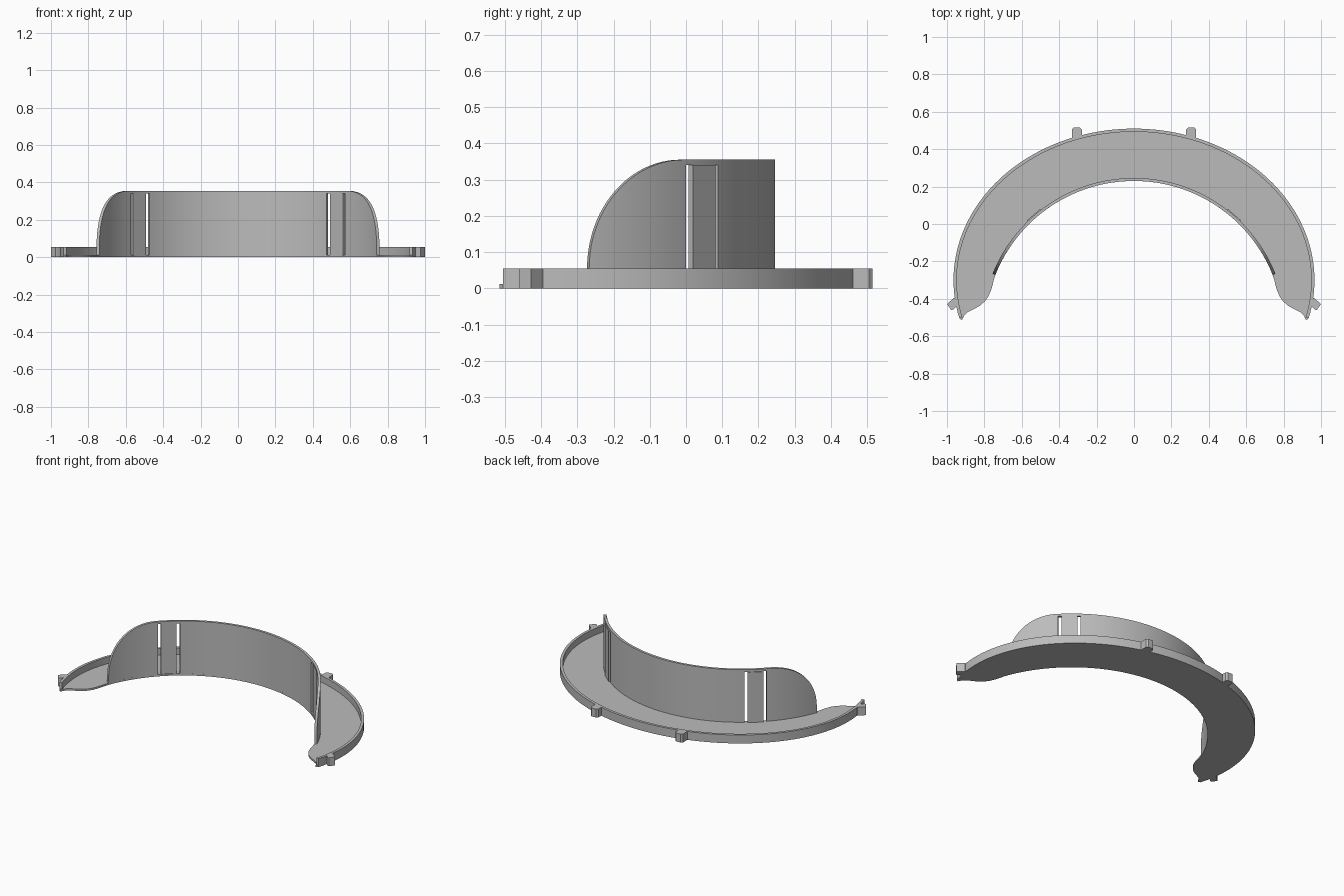
import bpy, bmesh
from math import sin, cos, acos, asin, radians, pi

cube = bpy.data.objects.get("Cube")
if cube:
    bpy.data.objects.remove(cube)

# Material
grey = bpy.data.materials.new("plain grey")
grey.use_nodes = True
GREY = (0.5, 0.5, 0.5, 1)
grey.diffuse_color = GREY
grey.node_tree.nodes["Principled BSDF"].inputs["Base Color"].default_value = GREY

# Main dimensions
FLOOR, RIM, TOP = 0.012, 0.055, 0.355
WALL_Y, R_IN, R_OUT = -0.568, 0.798, 0.814
RIM_Y, RIM_A, RIM_B, RIM_T = -0.3, 0.965, 0.81, 0.017


def finish(name, bm, mirror=False):
    bmesh.ops.recalc_face_normals(bm, faces=bm.faces)
    mesh = bpy.data.meshes.new(name)
    bm.to_mesh(mesh)
    bm.free()
    mesh.materials.append(grey)
    mesh.shade_smooth()
    mesh.set_sharp_from_angle(angle=radians(30))
    ob = bpy.data.objects.new(name, mesh)
    bpy.context.collection.objects.link(ob)
    if mirror:
        ob.modifiers.new("mirror", "MIRROR")
    return ob


def prism(name, pts, z0, z1, mirror=False):
    """Extrude a flat outline upward."""
    bm = bmesh.new()
    base = bm.faces.new([bm.verts.new((x, y, z0)) for x, y in pts])
    up = bmesh.ops.extrude_face_region(bm, geom=[base])["geom"]
    bmesh.ops.translate(bm, vec=(0, 0, z1 - z0),
                        verts=[v for v in up if isinstance(v, bmesh.types.BMVert)])
    return finish(name, bm, mirror)


def strip(name, sections, mirror=False):
    """Skin a solid through (inner point, outer point, low z, high z) sections."""
    bm = bmesh.new()
    rings = [[bm.verts.new((*p, z)) for p, z in ((i, lo), (o, lo), (o, hi), (i, hi))]
             for i, o, lo, hi in sections]
    for a, b in zip(rings, rings[1:]):
        for k in range(4):
            n = (k + 1) % 4
            bm.faces.new((a[k], a[n], b[n], b[k]))
    bm.faces.new(rings[0])
    bm.faces.new(rings[-1])
    return finish(name, bm, mirror)


def arc(angle, r):
    return (r * sin(angle), WALL_Y + r * cos(angle))


def ellipse(angle, inset=0):
    return ((RIM_A - inset) * cos(angle), RIM_Y + (RIM_B - inset) * sin(angle))


def spread(a, b, n):
    return [a + (b - a) * i / n for i in range(n + 1)]


def wall(name, angles, lo, hi, offset=0, mirror=False):
    strip(name, [(arc(a, R_IN + offset), arc(a, R_OUT + offset), lo, hi)
                 for a in angles], mirror)


# Crescent floor with rounded tips
end = asin(-0.205 / RIM_B)
rim_angles = spread(end, pi - end, 96)
tip = [(0.75, -0.3), (0.757, -0.33), (0.766, -0.358), (0.779, -0.388),
       (0.797, -0.413), (0.825, -0.438), (0.86, -0.457), (0.89, -0.472),
       (0.908, -0.49), (0.92, -0.514)]
inner = [arc(a, R_IN) for a in spread(radians(-68), radians(68), 64)]
outline = inner + tip + [ellipse(a) for a in rim_angles]
outline += [(-x, y) for x, y in reversed(tip)]
prism("crescent_floor", outline, 0, FLOOR)

# Raised outer rim
strip("outer_rim", [(ellipse(a, RIM_T), ellipse(a), 0, RIM) for a in rim_angles])

# Small locating tabs around the rim
prism("back_tab", [(0.278, 0.465), (0.278, 0.505), (0.288, 0.515),
                   (0.322, 0.515), (0.332, 0.505), (0.332, 0.455)], 0, RIM, True)
prism("end_tab", [(0.945, -0.395), (0.962, -0.395), (0.985, -0.415), (1.0, -0.428),
                  (0.977, -0.46), (0.968, -0.458), (0.945, -0.437)], 0, RIM, True)

# Upright wall, split by two narrow slots on each side
s1, s2, s3, s4 = (radians(d) for d in (36.3, 37.7, 44.3, 45.7))
SLOT_TOP = 0.34
wall("centre_wall", spread(-s1, s1, 40), FLOOR, TOP)
wall("slot_lintel", spread(s1, s4, 6), SLOT_TOP, TOP, mirror=True)
wall("slot_panel", [s2, s3], FLOOR, SLOT_TOP, offset=0.006, mirror=True)

# Wall ends whose top edge falls in a quarter ellipse
sections = [(arc(s4, R_IN), arc(s4, R_OUT), FLOOR, TOP)]
for t in spread(0, pi / 2, 24):
    a = acos((-0.01 - 0.26 * sin(t) - WALL_Y) / (R_IN + R_OUT) * 2)
    sections.append((arc(a, R_IN), arc(a, R_OUT), FLOOR, RIM + (TOP - RIM) * cos(t)))
strip("curved_wall_end", sections, mirror=True)
